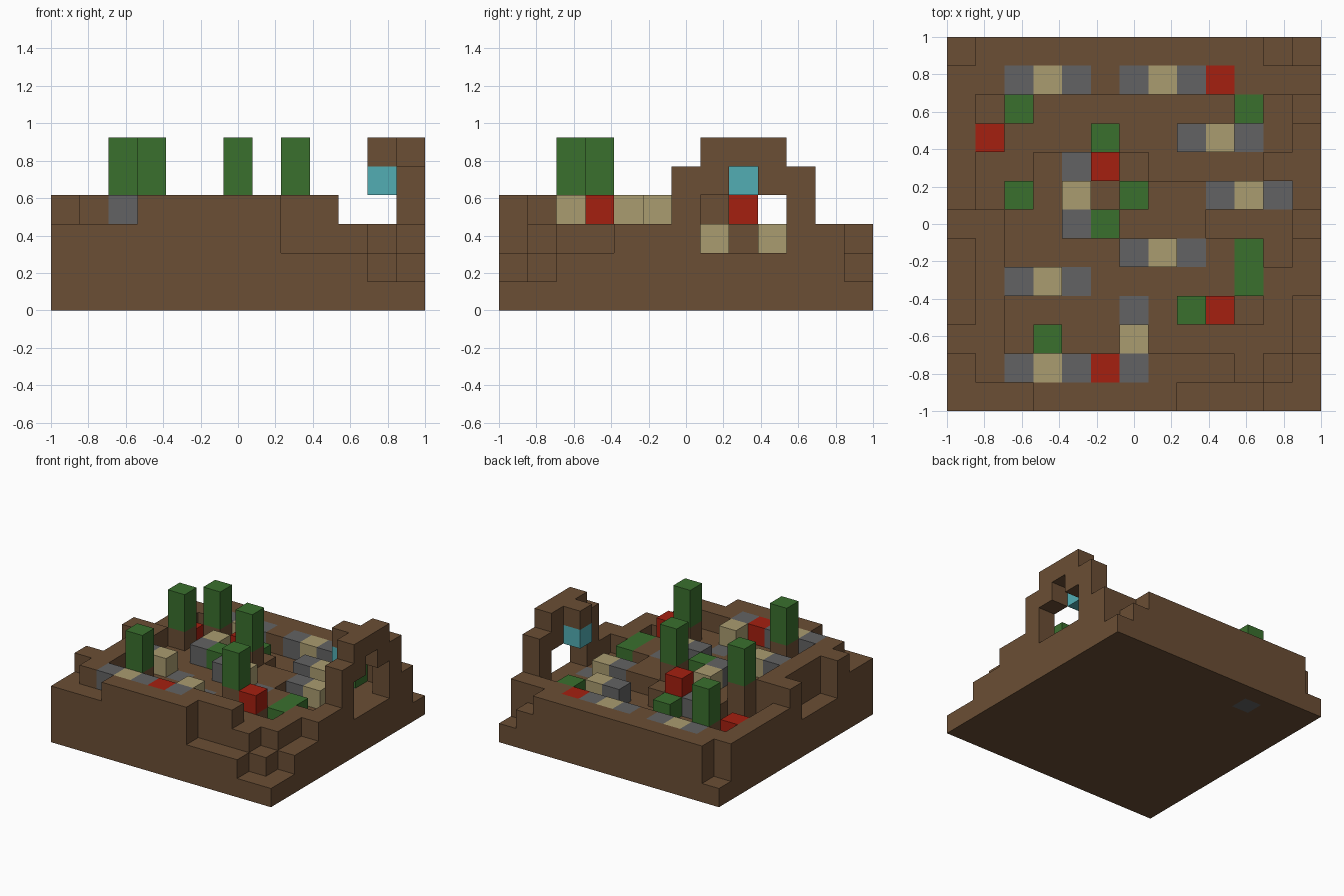
import bpy, bmesh

cube = bpy.data.objects.get("Cube")
if cube:
    bpy.data.objects.remove(cube, do_unlink=True)

N = 13
U = 2 / N


def material(name, r, g, b):
    m = bpy.data.materials.new(name)
    m.use_nodes = True
    m.diffuse_color = (r, g, b, 1)
    m.node_tree.nodes["Principled BSDF"].inputs["Base Color"].default_value = (r, g, b, 1)
    return m


brown = material("earth brown", .147, .077, .035)
green = material("leaf green", .042, .162, .027)
gray = material("stone gray", .123, .123, .125)
tan = material("sand tan", .402, .332, .162)
red = material("signal red", .376, .014, .005)
teal = material("lantern teal", .084, .423, .456)

# Column heights of the stepped ground, in blocks
height = [[2] * N for column in range(N)]


def fill(columns, rows, h):
    for i in range(columns[0], columns[-1] + 1):
        for j in range(rows[0], rows[-1] + 1):
            height[i][j] = h


# Raised inner floor
fill((2, 9), (2, 5), 3)
fill((2, 6), (6, 6), 3)
fill((3, 6), (7, 8), 3)
fill((7, 8), (6, 7), 3)
# Back rim and its broken corners
fill((0, 11), (11, 12), 3)
fill((0,), (12,), 1)
fill((11,), (12,), 2)
fill((12,), (12,), 1)
# Left rim with a recess
fill((0,), (7, 11), 3)
fill((0, 1), (1, 6), 4)
fill((0,), (3, 5), 2)
fill((0,), (1,), 3)
# Front rim
fill((2, 9), (1,), 4)
fill((0, 2), (0,), 3)
fill((3, 7), (0,), 4)
fill((8, 10), (0,), 2)
# Front right corner stairs
fill((11, 12), (0, 1), 1)
fill((11,), (1,), 2)
fill((10,), (1, 2), 3)
fill((11,), (2, 4), 3)
fill((12,), (2, 3), 2)
# Right rim and the gate posts
fill((12,), (4, 5), 3)
fill((12,), (6, 10), 5)
fill((12,), (7, 9), 2)
fill((12,), (11,), 3)


def block(name, i, j, bottom, top, mat):
    """Box that fills one grid cell between two levels."""
    bm = bmesh.new()
    bmesh.ops.create_cube(bm, size=1)
    for v in bm.verts:
        v.co.x = (i + .5 + v.co.x - N / 2) * U
        v.co.y = (j + .5 + v.co.y - N / 2) * U
        v.co.z = (top if v.co.z > 0 else bottom) * U
    finish(name, bm, [mat])


def finish(name, bm, mats):
    mesh = bpy.data.meshes.new(name)
    bm.to_mesh(mesh)
    bm.free()
    for m in mats:
        mesh.materials.append(m)
    obj = bpy.data.objects.new(name, mesh)
    bpy.context.collection.objects.link(obj)


def cap(name, i, j, top, mat):
    """Coloured block one level thick, set on top of a ground column."""
    height[i][j] = top - 1
    block(name, i, j, top - 1, top, mat)


# Trees: a ground-coloured trunk with a tall square crown
for i, j, trunk in ((2, 10, 3), (2, 7, 4), (3, 2, 4), (6, 7, 4), (8, 3, 4)):
    height[i][j] = trunk
    block("tree_crown", i, j, trunk, trunk + 2, green)

# Bushes
for i, j, top in ((10, 10, 3), (5, 9, 3), (10, 4, 3), (10, 5, 3), (5, 6, 4)):
    cap("bush", i, j, top, green)

# Red crates
for i, j, top in ((9, 11, 3), (1, 9, 3), (5, 8, 4), (9, 3, 4), (5, 1, 4)):
    cap("red_crate", i, j, top, red)


def ramp(i, j, di, dj, top, drop=1):
    """Upper landing, tan step and lower landing in a row."""
    cap("upper_landing", i, j, top, gray)
    cap("ramp_step", i + di, j + dj, top, tan)
    cap("lower_landing", i + 2 * di, j + 2 * dj, top - drop, gray)


ramp(2, 11, 1, 0, 3, 0)
ramp(6, 11, 1, 0, 3, 0)
ramp(8, 9, 1, 0, 3)
ramp(9, 7, 1, 0, 3)
ramp(6, 5, 1, 0, 4)
ramp(2, 4, 1, 0, 4)
ramp(2, 1, 1, 0, 4, 0)
ramp(4, 6, 0, 1, 4)
ramp(6, 1, 0, 1, 4)

# Gate arch with a hanging lantern
for j in (7, 9):
    block("arch_shoulder", 12, j, 4, 6, brown)
block("arch_keystone", 12, 8, 5, 6, brown)
block("lantern_bracket", 11, 8, 5, 6, brown)
block("lantern", 11, 8, 4, 5, teal)

# Ground: top and bottom of each column, and walls where a neighbour is lower
bm = bmesh.new()


def quad(*points):
    return bm.faces.new([bm.verts.new(((x - N / 2) * U, (y - N / 2) * U, z * U))
                         for x, y, z in points])


for i in range(N):
    for j in range(N):
        h = height[i][j]
        corners = [(i, j), (i + 1, j), (i + 1, j + 1), (i, j + 1)]
        quad(*[(x, y, h) for x, y in corners])
        base = quad(*[(x, y, 0) for x, y in reversed(corners)])
        if (i, j) == (3, 11):
            base.material_index = 1
        for k, (di, dj) in enumerate(((0, -1), (1, 0), (0, 1), (-1, 0))):
            a, b = i + di, j + dj
            low = height[a][b] if 0 <= a < N and 0 <= b < N else 0
            p, q = corners[k], corners[(k + 1) % 4]
            for z in range(low, h):
                quad((*p, z), (*q, z), (*q, z + 1), (*p, z + 1))
bmesh.ops.remove_doubles(bm, verts=bm.verts, dist=.0001)
finish("stepped_ground", bm, [brown, gray])
